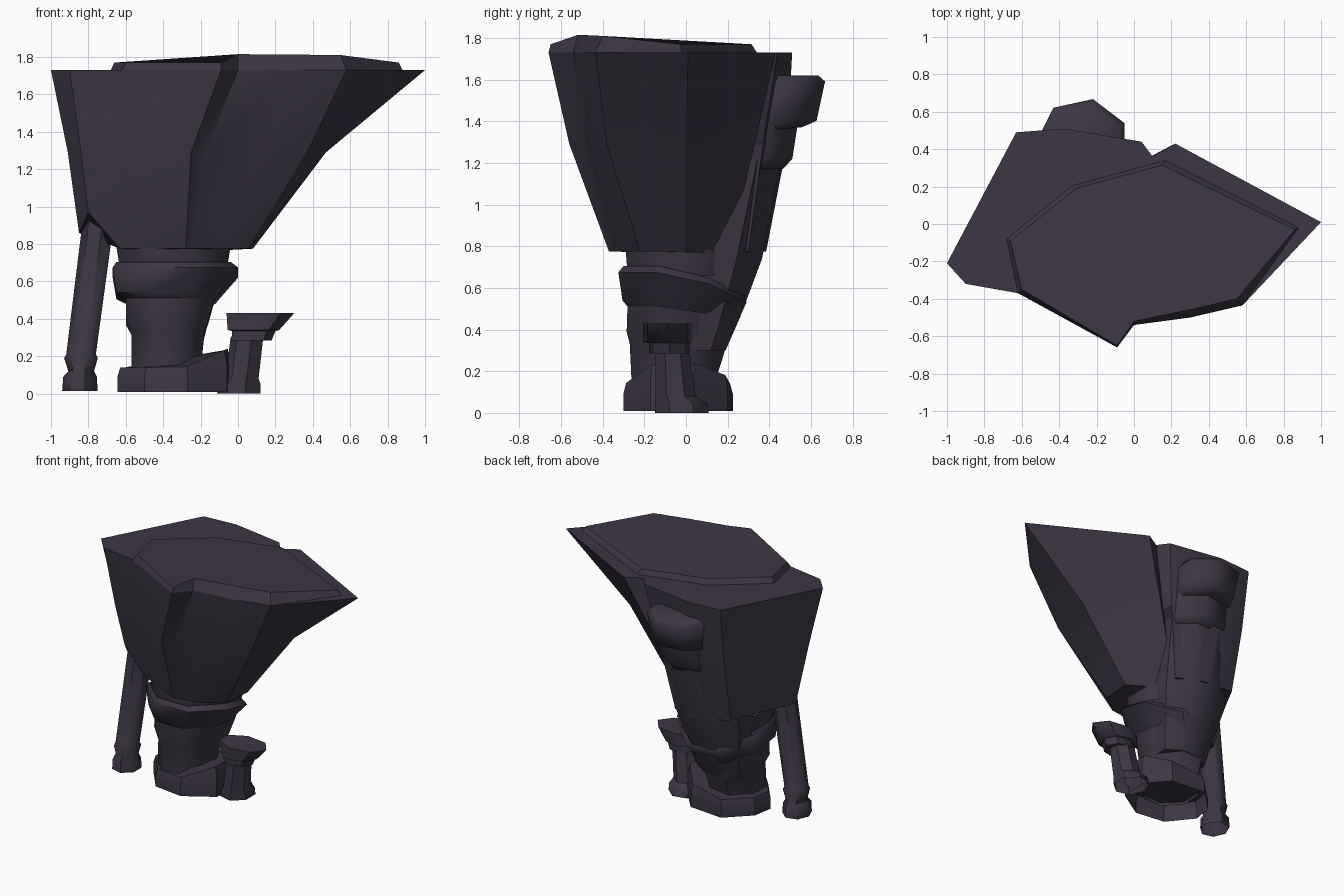
import bpy, bmesh, math

if "Cube" in bpy.data.objects:
    bpy.data.objects.remove(bpy.data.objects["Cube"])

mat = bpy.data.materials.new("dark_violet_stone")
mat.diffuse_color = (0.046, 0.037, 0.057, 1)
mat.use_nodes = True
mat.node_tree.nodes["Principled BSDF"].inputs["Base Color"].default_value = mat.diffuse_color


def loft(name, rings, bottom=False, top=False, skip=(), angle=48):
    """Skin a stack of equal-length rings; buried sides and ends are left out."""
    bm = bmesh.new()
    rows = [[bm.verts.new(p) for p in r] for r in rings]
    n = len(rows[0])
    for a, b in zip(rows, rows[1:]):
        for i in range(n):
            j = (i + 1) % n
            bm.faces.new((a[i], a[j], b[j], b[i]))
    caps = [bm.faces.new(rows[0][::-1]), bm.faces.new(rows[-1])]
    bmesh.ops.recalc_face_normals(bm, faces=bm.faces)
    bm.faces.ensure_lookup_table()
    gone = [f for f, keep in zip(caps, (bottom, top)) if not keep]
    gone += [bm.faces[r * n + i] for r in range(len(rows) - 1) for i in skip]
    bmesh.ops.delete(bm, geom=gone, context='FACES')
    me = bpy.data.meshes.new(name)
    bm.to_mesh(me)
    bm.free()
    me.materials.append(mat)
    ob = bpy.data.objects.new(name, me)
    bpy.context.collection.objects.link(ob)
    bpy.ops.object.select_all(action='DESELECT')
    ob.select_set(True)
    bpy.context.view_layer.objects.active = ob
    bpy.ops.object.shade_smooth_by_angle(angle=math.radians(angle))
    return ob


def flat(z, pts):
    return [(p[0], p[1], p[2] if len(p) > 2 else z) for p in pts]


def oval(x0, x1, y0, y1, z, n=8, drop=0.0, sy=0.0, turn=0.5):
    """Polygon filling a box; drop bends its back half down, sy tilts it."""
    out = []
    k = 1 / math.cos(math.pi / n) if turn else 1
    for i in range(n):
        a = 2 * math.pi * (i + turn) / n
        dx, dy = k * math.cos(a) * (x1 - x0) / 2, k * math.sin(a) * (y1 - y0) / 2
        y = (y0 + y1) / 2 + dy
        out.append(((x0 + x1) / 2 + dx, y, z + sy * dy - drop * max(0, y)))
    return out


# flaring main rock, with a ridge in front and a crack at the back
loft("main_rock", [
    flat(.775, [(-.85, -.10, .86), (-.80, -.21, .97), (-.63, -.20), (-.28, -.37), (-.26, -.355), (-.08, -.33),
                (.06, -.22), (.08, 0), (-.20, .20, .76), (-.23, .17, .76), (-.12, .30), (-.31, .385), (-.61, .33, .83)]),
    flat(1.29, [(-.91, -.17), (-.84, -.27), (-.62, -.325), (-.25, -.56), (-.17, -.50), (.12, -.465),
                (.37, -.38), (.47, 0), (.03, .33), (-.03, .28), (-.03, .37), (-.34, .485), (-.62, .43)]),
    flat(1.73, [(-1.0, -.21), (-.90, -.32), (-.62, -.37), (-.09, -.66), (0, -.54), (.30, -.50),
                (.58, -.435), (1.0, .01), (.22, .43), (.10, .36), (.04, .44), (-.37, .51), (-.63, .49)]),
], bottom=True, top=True, angle=35)

# raised, slightly tilted cap plate over the right part
cap_z = [1.77, 1.77, 1.815, 1.813, 1.81, 1.77, 1.77, 1.77, 1.77]
cap_xy = [(-.60, -.35), (-.09, -.65), (0, -.52), (.29, -.46), (.55, -.40), (.86, -.03),
          (.15, .315), (-.31, .19), (-.66, -.09)]
loft("cap_plate", [
    flat(1.73, [(-.62, -.37), (-.09, -.66), (0, -.54), (.30, -.50), (.58, -.435), (.88, -.02),
                (.17, .34), (-.33, .205), (-.68, -.08)]),
    [(x, y, z) for (x, y), z in zip(cap_xy, cap_z)],
], top=True, angle=20)

# rounded column and stepped ledges on the back
loft("back_column", [
    oval(-.54, -.18, -.05, .19, .30),
    oval(-.56, -.14, -.05, .26, .46),
    oval(-.62, -.09, -.05, .365, .74),
    oval(-.54, -.06, .05, .45, 1.17),
    oval(-.50, -.05, .10, .48, 1.40),
], bottom=True, skip=(4, 5, 6))
loft("back_upper_ledge", [
    oval(-.45, -.08, .14, .54, 1.35, 7, sy=.1),
    oval(-.48, -.06, .20, .61, 1.38, 7, sy=.1),
    oval(-.50, -.05, .22, .65, 1.58, 7, sy=.05),
    oval(-.46, -.08, .25, .62, 1.62, 7),
], bottom=True, top=True, skip=(3, 4), angle=60)
loft("back_lower_ledge", [
    oval(-.49, -.07, .10, .45, 1.17, 7),
    oval(-.50, -.06, .12, .495, 1.22, 7),
    oval(-.49, -.06, .14, .52, 1.38, 7),
], bottom=True, skip=(3, 4), angle=60)

# trunk and its sloping collars
loft("trunk", [
    oval(-.57, -.20, -.26, .13, .12),
    oval(-.57, -.18, -.27, .18, .33, drop=.3),
    oval(-.60, -.16, -.285, .19, .39, drop=.4),
    oval(-.60, -.12, -.28, .21, .54, drop=.4),
])
loft("lower_collar", [
    oval(-.60, -.12, -.28, .22, .51, drop=.4),
    oval(-.65, -.10, -.305, .25, .54, drop=.4),
    oval(-.67, 0.0, -.325, .29, .675, drop=.5),
    oval(-.65, -.04, -.30, .28, .705, drop=.5),
])
loft("upper_collar", [
    oval(-.63, -.06, -.28, .25, .66),
    oval(-.65, -.04, -.29, .26, .785),
])

# base slab, rising toward the right
base = [(-.645, -.09), (-.50, -.27), (-.27, -.30), (-.06, -.17), (-.04, .04), (-.18, .20), (-.45, .225), (-.62, .06)]


def base_ring(z, s, rise):
    return [(-.34 + (x + .34) * s, -.04 + (y + .04) * s, z + rise * max(0, x + .28)) for x, y in base]


loft("base_slab", [base_ring(.01, 1, 0), base_ring(.09, 1, .3), base_ring(.14, .95, .42)], top=True, angle=30)

# leaning left leg with stepped foot
loft("left_leg", [
    oval(-.93, -.75, -.23, -.03, .015, 7),
    oval(-.925, -.755, -.23, -.03, .09, 7),
    oval(-.90, -.77, -.21, -.05, .12, 7),
    oval(-.92, -.75, -.22, -.04, .19, 7),
    oval(-.91, -.76, -.21, -.05, .21, 7),
    oval(-.81, -.65, -.19, -.02, 1.02, 7),
])

# small toadstool-shaped rock beside the base
loft("side_post", [
    oval(-.10, .12, -.14, .10, 0, 7),
    oval(-.09, .12, -.14, .09, .05, 7),
    oval(-.06, .11, -.14, .04, .08, 7),
    oval(-.03, .135, -.14, .01, .30, 7),
])
loft("side_post_cap", [
    oval(-.045, .18, -.18, .02, .285, 7, turn=0),
    oval(-.045, .20, -.18, .02, .335, 7, turn=0),
    oval(-.07, .22, -.21, .03, .34, 7, turn=0),
    oval(-.08, .30, -.21, .03, .43, 7, turn=0),
], bottom=True, top=True)
